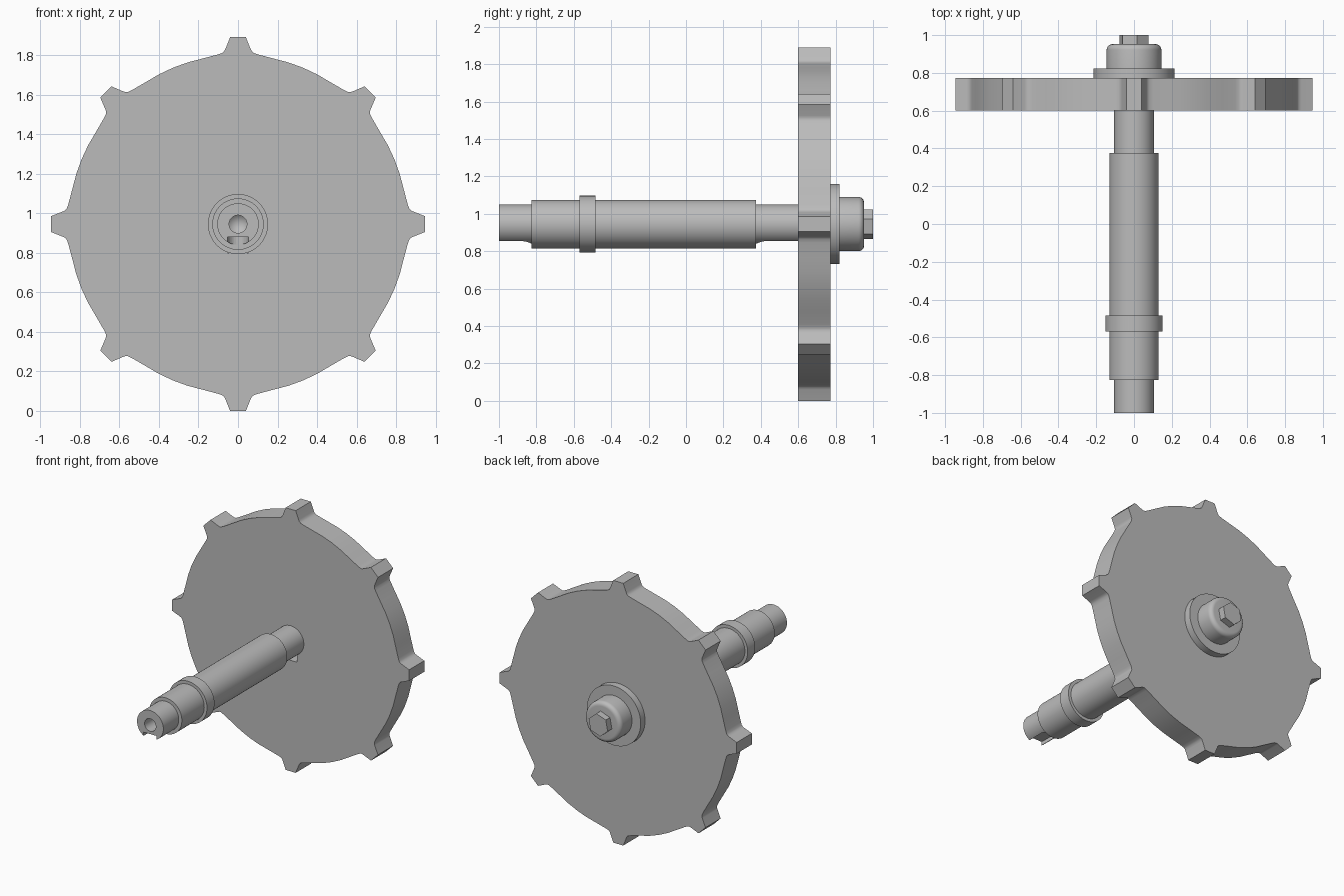
import bpy, bmesh, math
from mathutils import Vector, Matrix

cube = bpy.data.objects.get("Cube")
if cube:
    bpy.data.objects.remove(cube, do_unlink=True)

AXIS_Z = 0.945  # height of the shaft axis

steel = bpy.data.materials.new("grey_steel")
steel.use_nodes = True
GREY = (0.5, 0.5, 0.5, 1)
steel.diffuse_color = GREY
steel.node_tree.nodes["Principled BSDF"].inputs["Base Color"].default_value = GREY


def finish(name, bm, smooth=True):
    """Turn a bmesh built around the y axis into an object on the shaft axis."""
    bmesh.ops.remove_doubles(bm, verts=bm.verts, dist=1e-5)
    bmesh.ops.recalc_face_normals(bm, faces=bm.faces)
    bmesh.ops.translate(bm, verts=bm.verts, vec=(0, 0, AXIS_Z))
    mesh = bpy.data.meshes.new(name)
    bm.to_mesh(mesh)
    bm.free()
    mesh.materials.append(steel)
    obj = bpy.data.objects.new(name, mesh)
    bpy.context.collection.objects.link(obj)
    if smooth:
        shade(obj)
    return obj


def shade(obj):
    bpy.ops.object.select_all(action='DESELECT')
    obj.select_set(True)
    bpy.context.view_layer.objects.active = obj
    bpy.ops.object.shade_smooth_by_angle(angle=math.radians(30))


def lathe(name, profile, segments=64):
    """Revolve (radius, y) points around the y axis."""
    bm = bmesh.new()
    verts = [bm.verts.new((r, y, 0)) for r, y in profile]
    edges = [bm.edges.new(pair) for pair in zip(verts, verts[1:])]
    bmesh.ops.spin(bm, geom=verts + edges, cent=(0, 0, 0), axis=(0, 1, 0),
                   angle=math.tau, steps=segments, use_merge=True)
    return finish(name, bm)


def prism(name, outline, vector, smooth=True):
    """Extrude a closed outline of 3D points along a vector."""
    bm = bmesh.new()
    face = bm.faces.new([bm.verts.new(p) for p in outline])
    new = bmesh.ops.extrude_face_region(bm, geom=[face], use_keep_orig=True)["geom"]
    bmesh.ops.translate(bm, vec=vector,
                        verts=[v for v in new if isinstance(v, bmesh.types.BMVert)])
    return finish(name, bm, smooth)


def cut(obj, cutter):
    """Subtract the cutter, then discard it."""
    cutter.hide_render = True
    mod = obj.modifiers.new("cut", 'BOOLEAN')
    mod.operation, mod.solver, mod.object = 'DIFFERENCE', 'EXACT', cutter
    bpy.ops.object.select_all(action='DESELECT')
    obj.select_set(True)
    bpy.context.view_layer.objects.active = obj
    bpy.ops.object.modifier_apply(modifier=mod.name)
    bpy.data.objects.remove(cutter, do_unlink=True)
    shade(obj)


def slot(y_open, y_round, half=0.052, bottom=-0.12, top=-0.065):
    """Keyway cutter, open at one end and with a round nose at the other."""
    sign = 1 if y_open > y_round else -1
    centre = y_round + sign * half
    points = [(half, y_open, bottom), (-half, y_open, bottom)]
    for i in range(17):
        a = math.pi * (1 - i / 16)
        points.append((half * math.cos(a), centre - sign * half * math.sin(a), bottom))
    return prism("slot_cutter", points, (0, 0, top - bottom), False)


# Stepped shaft with a centre hole in its front end
shaft = lathe("shaft", [
    (0, -0.76), (0.045, -0.8), (0.045, -1), (0.105, -1), (0.105, -0.825),
    (0.13, -0.825), (0.13, 0.375), (0.105, 0.375), (0.105, 0.78), (0, 0.78)])
cut(shaft, slot(-1.05, -0.826))
cut(shaft, slot(0.76, 0.376))

# Retaining collar on the shaft
lathe("shaft_collar", [(0.125, -0.57), (0.152, -0.57), (0.152, -0.485),
                       (0.125, -0.485), (0.125, -0.57)])

# Toothed wheel: half a tooth is mirrored, joined by root arcs and repeated
TEETH, ROOT = 8, 0.856
half_tooth = [(0.04, 0.945), (0.064, 0.885), (0.07, 0.873), (0.08, 0.865), (0.1, 0.858)]
tooth = [(-x, r) for x, r in reversed(half_tooth)] + half_tooth
start = math.atan2(0.1, ROOT)
gap = math.tau / TEETH - 2 * start
sector = tooth + [(ROOT * math.sin(start + gap * i / 6), ROOT * math.cos(start + gap * i / 6))
                  for i in range(1, 6)]
outline = []
for k in range(TEETH):
    turn = Matrix.Rotation(math.tau * k / TEETH, 3, 'Y')
    outline += [turn @ Vector((x, 0.6, z)) for x, z in sector]
wheel = prism("toothed_wheel", outline, (0, 0.172, 0))
keyway = [(x, 0.5, z) for x, z in ((-0.052, -0.06), (0.052, -0.06),
                                   (0.052, -0.145), (-0.052, -0.145))]
cut(wheel, prism("keyway_cutter", keyway, (0, 0.265, 0), False))

# Washer and rounded bolt cap behind the wheel
lathe("washer", [(0, 0.77), (0.214, 0.77), (0.214, 0.822), (0, 0.822)])
fillet = [(0.115 + 0.03 * math.cos(a), 0.922 + 0.03 * math.sin(a))
          for a in (math.pi / 2 * i / 6 for i in range(7))]
lathe("bolt_cap", [(0, 0.815), (0.145, 0.815)] + fillet + [(0, 0.952)])

# Hexagonal bolt head
hexagon = [(0.08 * math.cos(a), 0.94, 0.08 * math.sin(a))
           for a in (math.radians(19 + 60 * i) for i in range(6))]
prism("hex_head", hexagon, (0, 0.06, 0), False)
